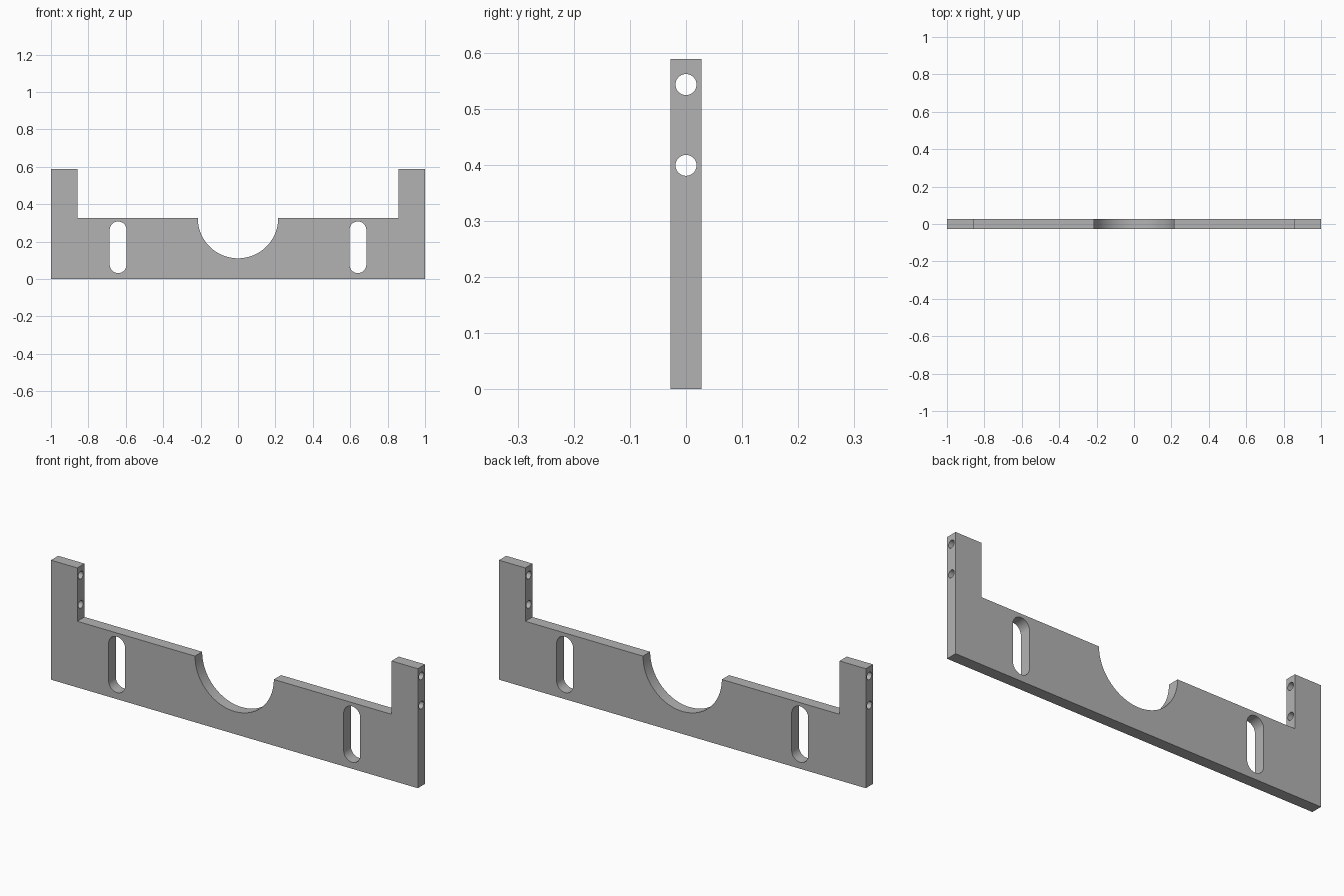
import bpy, bmesh
from math import pi, sin, cos, radians
from mathutils import Matrix

THICK = 0.056
HEIGHT, SHOULDER = 0.589, 0.326
ARM_X = 0.857
BORE_R = 0.215
SLOT_X, SLOT_R, SLOT_LOW, SLOT_HIGH = 0.641, 0.045, 0.077, 0.263
HOLE_R, HOLE_HEIGHTS = 0.0187, (0.399, 0.543)

cube = bpy.data.objects.get("Cube")
if cube:
    bpy.data.objects.remove(cube, do_unlink=True)

grey = bpy.data.materials.new("satin grey")
grey.use_nodes = True
colour = (0.45, 0.45, 0.45, 1)
grey.diffuse_color = colour
grey.node_tree.nodes["Principled BSDF"].inputs["Base Color"].default_value = colour


def arc(cx, cz, r, start, end, steps):
    """Points of an arc in the xz plane, angles in degrees."""
    angles = [radians(start + (end - start) * i / steps) for i in range(steps + 1)]
    return [(cx + r * cos(a), cz + r * sin(a)) for a in angles]


def prism(name, points, depth):
    """Extrude an xz profile along y, centred on y = 0."""
    bm = bmesh.new()
    face = bm.faces.new([bm.verts.new((x, -depth / 2, z)) for x, z in points])
    new = bmesh.ops.extrude_face_region(bm, geom=[face])["geom"]
    verts = [v for v in new if isinstance(v, bmesh.types.BMVert)]
    bmesh.ops.translate(bm, verts=verts, vec=(0, depth, 0))
    bmesh.ops.recalc_face_normals(bm, faces=bm.faces)
    mesh = bpy.data.meshes.new(name)
    bm.to_mesh(mesh)
    bm.free()
    mesh.materials.append(grey)
    obj = bpy.data.objects.new(name, mesh)
    bpy.context.collection.objects.link(obj)
    return obj


# Plate outline: base, two raised arms and the half-round saddle
outline = [(-1, 0), (1, 0), (1, HEIGHT), (ARM_X, HEIGHT), (ARM_X, SHOULDER)]
outline += arc(0, SHOULDER, BORE_R, 0, -180, 64)
outline += [(-ARM_X, SHOULDER), (-ARM_X, HEIGHT), (-1, HEIGHT)]
plate = prism("bracket_plate", outline, THICK)

# Adjustment slots and cross-drilled arm holes
cutters = []
for side in (-1, 1):
    x = side * SLOT_X
    slot = arc(x, SLOT_HIGH, SLOT_R, 0, 180, 20) + arc(x, SLOT_LOW, SLOT_R, 180, 360, 20)
    cutters.append(prism("slot_cutter", slot, THICK * 3))
for z in HOLE_HEIGHTS:
    hole = prism("hole_cutter", arc(0, 0, HOLE_R, 0, 350, 35), 3)
    hole.data.transform(Matrix.Translation((0, 0, z)) @ Matrix.Rotation(pi / 2, 4, "Z"))
    cutters.append(hole)

bpy.ops.object.select_all(action="DESELECT")
plate.select_set(True)
bpy.context.view_layer.objects.active = plate
for cutter in cutters:
    cutter.hide_render = True
    cut = plate.modifiers.new("cut", "BOOLEAN")
    cut.operation = "DIFFERENCE"
    cut.solver = "EXACT"
    cut.object = cutter
    bpy.ops.object.modifier_apply(modifier=cut.name)
    bpy.data.objects.remove(cutter, do_unlink=True)

bpy.ops.object.shade_smooth_by_angle(angle=radians(30))
